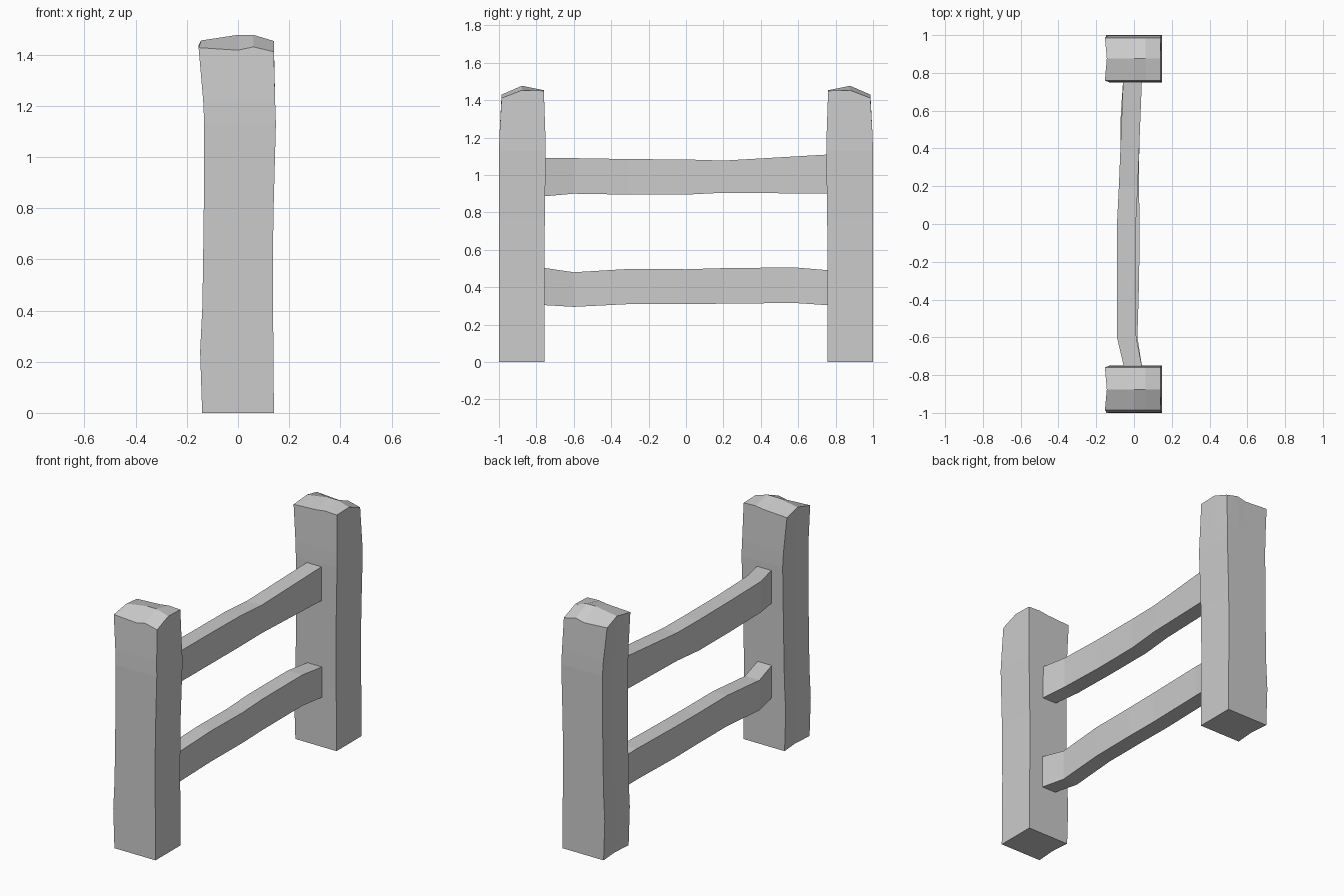
import bpy
import bmesh

if "Cube" in bpy.data.objects:
    bpy.data.objects.remove(bpy.data.objects["Cube"], do_unlink=True)

GREY = (0.6, 0.6, 0.6, 1)
grey = bpy.data.materials.new("plain_grey")
grey.use_nodes = True
grey.diffuse_color = GREY
grey.node_tree.nodes["Principled BSDF"].inputs["Base Color"].default_value = GREY


def loft(bm, rings):
    """Join rings of points with side faces and return the vertex rings."""
    loops = [[bm.verts.new(p) for p in ring] for ring in rings]
    for low, high in zip(loops, loops[1:]):
        for i in range(len(low)):
            j = (i + 1) % len(low)
            bm.faces.new((low[i], low[j], high[j], high[i]))
    return loops


def finish(bm, name):
    bmesh.ops.recalc_face_normals(bm, faces=bm.faces[:])
    mesh = bpy.data.meshes.new(name)
    bm.to_mesh(mesh)
    bm.free()
    mesh.materials.append(grey)
    obj = bpy.data.objects.new(name, mesh)
    bpy.context.collection.objects.link(obj)


# Hewn post: (height, left x, right x, outer y, inner y)
POST = [(0, -0.14, 0.14, 1.0, 0.757), (0.24, -0.148, 0.139, 1.0, 0.757),
        (0.42, -0.139, 0.136, 1.0, 0.757), (0.76, -0.134, 0.138, 1.0, 0.755),
        (1.13, -0.132, 0.148, 1.0, 0.75), (1.22, -0.136, 0.145, 0.997, 0.752),
        (1.43, -0.154, 0.14, 0.986, 0.76)]
RIDGE_Y = 0.877
OUTER_TOP = (1.427, 1.417, 1.43, 1.411)
INNER_TOP = (1.437, 1.445, 1.453, 1.45)
RIDGE_TOP = (1.455, 1.477, 1.477, 1.453)


def post(name, side):
    bm = bmesh.new()
    rings = []
    for z, left, right, outer, inner in POST:
        xs = (left, 0.0, 0.06, right)
        is_top = z == POST[-1][0]
        zo, zi = (OUTER_TOP, INNER_TOP) if is_top else ((z,) * 4, (z,) * 4)
        zl, zr = (RIDGE_TOP[0], RIDGE_TOP[-1]) if is_top else (z, z)
        ring = [(x, side * outer, h) for x, h in zip(xs, zo)]
        ring.append((right, side * RIDGE_Y, zr))
        ring += [(x, side * inner, h) for x, h in zip(xs[::-1], zi[::-1])]
        ring.append((left + 0.01, side * RIDGE_Y, zl))
        rings.append(ring)
    loops = loft(bm, rings)
    bm.faces.new(loops[0])
    # Peaked cap on either side of the ridge
    top = loops[-1]
    mids = [bm.verts.new((x, side * RIDGE_Y, h))
            for x, h in zip((0.0, 0.06), RIDGE_TOP[1:3])]
    ridge = [top[9], *mids, top[4]]
    for row in (top[0:4], top[8:4:-1]):
        for i in range(3):
            bm.faces.new((row[i], row[i + 1], ridge[i + 1], ridge[i]))
    finish(bm, name)


# Rails: (y, left x, right x, bottom z, top z)
UPPER = [(-0.77, -0.05, 0.045, 0.885, 1.09), (-0.6, -0.09, 0.012, 0.9, 1.09),
         (-0.3, -0.09, 0.008, 0.895, 1.085), (0, -0.09, 0.01, 0.895, 1.083),
         (0.2, -0.08, 0.02, 0.905, 1.077), (0.77, -0.057, 0.042, 0.9, 1.11)]
LOWER = [(-0.77, -0.05, 0.045, 0.305, 0.505), (-0.6, -0.08, 0.018, 0.295, 0.48),
         (-0.3, -0.07, 0.027, 0.31, 0.498), (0, -0.07, 0.03, 0.31, 0.496),
         (0.2, -0.075, 0.026, 0.312, 0.502), (0.58, -0.07, 0.03, 0.316, 0.506),
         (0.77, -0.057, 0.042, 0.303, 0.49)]


def rail(name, sections):
    bm = bmesh.new()
    loops = loft(bm, [[(l, y, b), (r, y, b), (r, y, t), (l, y, t)]
                      for y, l, r, b, t in sections])
    for end in (loops[0], loops[-1]):
        bm.faces.new(end)
    finish(bm, name)


post("front_post", -1)
post("back_post", 1)
rail("upper_rail", UPPER)
rail("lower_rail", LOWER)
